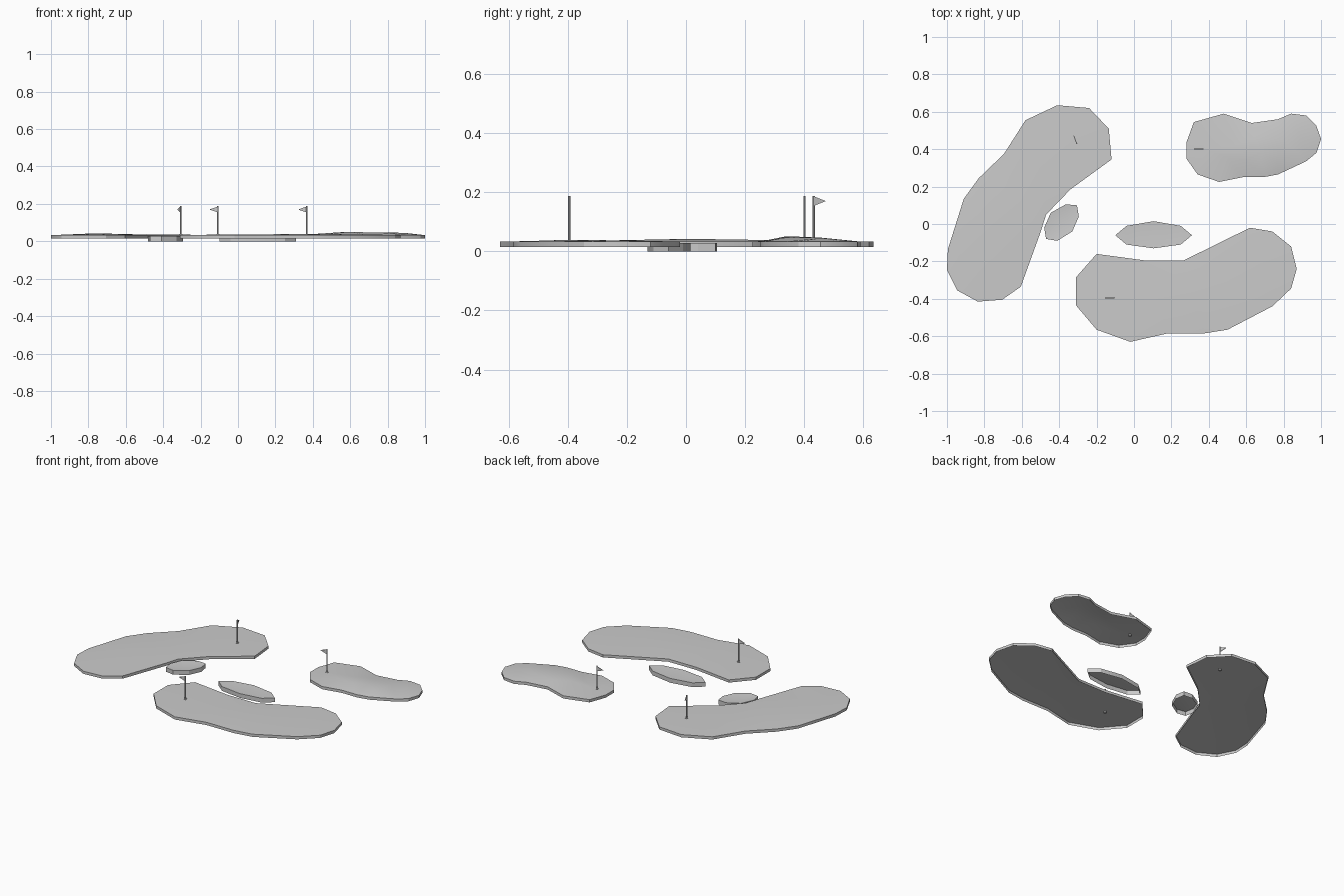
import bpy, bmesh, math
from mathutils import Vector
from mathutils.geometry import delaunay_2d_cdt

if "Cube" in bpy.data.objects:
    bpy.data.objects.remove(bpy.data.objects["Cube"])


def finish(name, bm, smooth=True):
    me = bpy.data.meshes.new(name)
    bm.to_mesh(me)
    bm.free()
    ob = bpy.data.objects.new(name, me)
    bpy.context.collection.objects.link(ob)
    if smooth:
        bpy.ops.object.select_all(action='DESELECT')
        ob.select_set(True)
        bpy.context.view_layer.objects.active = ob
        bpy.ops.object.shade_smooth_by_angle(angle=math.radians(30))
    return ob


def shell(name, outline, inner, base, rim):
    """Open-bottomed patch: contoured top surface with a vertical skirt."""
    n = len(outline)
    pts = [Vector(p) for p in outline] + [Vector(p[:2]) for p in inner]
    heights = [rim] * n + [p[2] for p in inner]
    co, _, faces, orig, _, _ = delaunay_2d_cdt(pts, [], [list(range(n))[::-1]], 1, 1e-5)
    bm = bmesh.new()
    vs = [bm.verts.new((c.x, c.y, heights[o[0]] if o else rim)) for c, o in zip(co, orig)]
    for f in faces:
        face = bm.faces.new([vs[i] for i in f])
        face.normal_update()
        if face.normal.z < 0:
            face.normal_flip()
    border = [e for e in bm.edges if e.is_boundary]
    ext = bmesh.ops.extrude_edge_only(bm, edges=border)['geom']
    for v in ext:
        if isinstance(v, bmesh.types.BMVert):
            v.co.z = base
    bmesh.ops.recalc_face_normals(bm, faces=bm.faces)
    if sum(f.normal.z * f.calc_area() for f in bm.faces) < 0:
        bmesh.ops.reverse_faces(bm, faces=bm.faces)
    return finish(name, bm)


# Fairway greens
shell("left_green", [
    (-.41, .635), (-.24, .62), (-.135, .51), (-.12, .345), (-.34, .185), (-.47, .05),
    (-.50, -.045), (-.605, -.335), (-.705, -.405), (-.835, -.415), (-.945, -.355),
    (-1, -.245), (-.995, -.135), (-.91, .135), (-.83, .245), (-.695, .375), (-.58, .555)],
    [(-.82, -.25, .037), (-.78, 0, .042), (-.65, .18, .040), (-.50, .33, .036), (-.32, .45, .036)],
    .015, .033)
shell("front_green", [
    (-.2, -.16), (.06, -.195), (.265, -.195), (.62, -.02), (.74, -.04), (.84, -.12),
    (.87, -.24), (.84, -.345), (.74, -.44), (.5, -.565), (.375, -.585), (.18, -.585),
    (-.02, -.63), (-.2, -.565), (-.31, -.435), (-.31, -.285)],
    [(-.1, -.395, .036), (.12, -.39, .037), (.32, -.40, .039), (.5, -.31, .038), (.68, -.23, .037)],
    .015, .033)
shell("right_green", [
    (.32, .545), (.48, .59), (.63, .54), (.77, .56), (.84, .59), (.92, .58), (.975, .525),
    (1, .455), (.975, .38), (.92, .335), (.77, .265), (.69, .25), (.58, .25), (.455, .225),
    (.34, .265), (.28, .35), (.28, .435)],
    [(.38, .40, .037), (.49, .36, .041), (.54, .42, .048), (.60, .34, .051), (.68, .38, .048),
     (.64, .46, .045), (.76, .34, .047), (.80, .45, .047), (.89, .46, .045)],
    .015, .033)

# Sand bunkers
shell("centre_bunker", [
    (-.1, -.06), (-.04, -.01), (.105, .015), (.25, -.01), (.31, -.06), (.25, -.11),
    (.105, -.13), (-.04, -.11)], [(.03, -.06, .022), (.18, -.06, .022)], 0, .028)
shell("left_bunker", [
    (-.365, .105), (-.305, .10), (-.295, .04), (-.33, -.04), (-.41, -.09), (-.47, -.08),
    (-.48, -.02), (-.445, .06)], [(-.36, .04, .022), (-.42, -.03, .022)], 0, .028)


def cylinder(name, x, y, z0, z1, r):
    bm = bmesh.new()
    bmesh.ops.create_cone(bm, cap_ends=True, segments=8, radius1=r, radius2=r, depth=z1 - z0)
    bmesh.ops.translate(bm, verts=bm.verts, vec=(x, y, (z0 + z1) / 2))
    finish(name, bm)


# Hole cups, poles and triangular pennants
for name, x, y, dx, dy in (("left", -.307, .432, -.015, .04),
                           ("front", -.107, -.395, -.047, 0),
                           ("right", .368, .401, -.047, 0)):
    cylinder(name + "_cup", x, y, .025, .039, .009)
    cylinder(name + "_pole", x, y, .025, .188, .004)
    side = Vector((-dy, dx, 0)).normalized() * .002
    bm = bmesh.new()
    tri = [Vector((x, y, .186)), Vector((x, y, .154)), Vector((x + dx, y + dy, .17))]
    a = [bm.verts.new(p + side) for p in tri]
    b = [bm.verts.new(p - side) for p in tri]
    bm.faces.new(a)
    bm.faces.new(b[::-1])
    for i in range(3):
        j = (i + 1) % 3
        bm.faces.new((a[j], a[i], b[i], b[j]))
    bmesh.ops.recalc_face_normals(bm, faces=bm.faces)
    finish(name + "_flag", bm, False)
